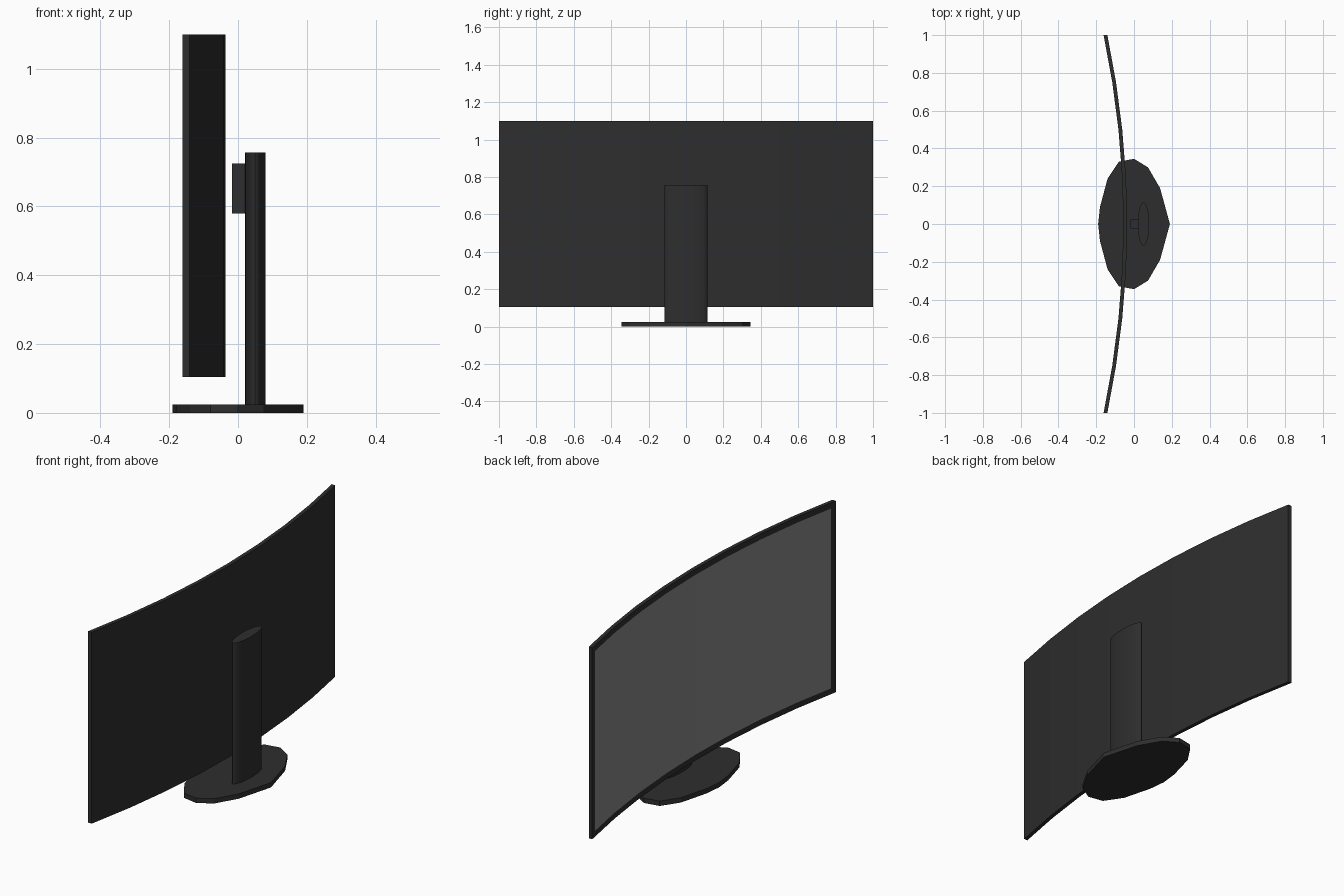
import bpy, math

cube = bpy.data.objects.get("Cube")
if cube:
    bpy.data.objects.remove(cube, do_unlink=True)


def material(name, value):
    mat = bpy.data.materials.new(name)
    mat.use_nodes = True
    colour = (value, value, value, 1)
    mat.diffuse_color = colour
    mat.node_tree.nodes["Principled BSDF"].inputs["Base Color"].default_value = colour
    return mat


black = material("matte black plastic", 0.027)
grey = material("grey display", 0.24)


def make(name, verts, faces, mats):
    mesh = bpy.data.meshes.new(name)
    mesh.from_pydata(verts, [], faces)
    for mat in mats:
        mesh.materials.append(mat)
    obj = bpy.data.objects.new(name, mesh)
    bpy.context.collection.objects.link(obj)
    return obj


def prism(name, outline, z0, z1):
    """Extrude a counter-clockwise outline upwards."""
    n = len(outline)
    verts = [(x, y, z) for z in (z0, z1) for x, y in outline]
    faces = [(i, (i + 1) % n, (i + 1) % n + n, i + n) for i in range(n)]
    faces += [tuple(reversed(range(n))), tuple(range(n, 2 * n))]
    return make(name, verts, faces, [black])


# Curved panel: a bent slab in eight segments, with the display inside a bezel
BOTTOM, TOP, BEZEL, SEGMENTS = 0.105, 1.1, 0.03, 8
knots = [-1 + 2 * i / SEGMENTS for i in range(SEGMENTS + 1)]
ys = sorted(knots + [-1 + BEZEL, 1 - BEZEL])
zs = [BOTTOM, BOTTOM + BEZEL, TOP - BEZEL, TOP]


def bend(y):
    """Depth of the curve at y, straight between knots."""
    i = min(int((y + 1) * SEGMENTS / 2), SEGMENTS - 1)
    a, b = knots[i], knots[i + 1]
    return -0.105 * (a * a + (b * b - a * a) * (y - a) / (b - a))


rows, cols = len(zs), len(ys)
half = rows * cols
verts = [(x + bend(y), y, z) for x in (-0.056, -0.036) for y in ys for z in zs]
faces, display = [], []
for i in range(cols - 1):
    for j in range(rows - 1):
        a = i * rows + j
        quad = (a, a + 1, a + rows + 1, a + rows)
        if j == 1 and 0 < i < cols - 2:
            display.append(len(faces))
        faces.append(tuple(reversed(quad)))
        faces.append(tuple(v + half for v in quad))
    a, b = i * rows, (i + 1) * rows
    faces.append((a, a + half, b + half, b))
    a, b = a + rows - 1, b + rows - 1
    faces.append((a, b, b + half, a + half))
for j in range(rows - 1):
    a, b = j, half - rows + j
    faces.append((a, a + 1, a + 1 + half, a + half))
    faces.append((b, b + half, b + 1 + half, b + 1))
# Make every face of the slab point outwards
panel = make("curved_panel", verts, faces, [black, grey])
for index in display:
    panel.data.polygons[index].material_index = 1
bpy.context.view_layer.objects.active = panel
panel.select_set(True)
bpy.ops.object.mode_set(mode="EDIT")
bpy.ops.mesh.select_all(action="SELECT")
bpy.ops.mesh.normals_make_consistent(inside=False)
bpy.ops.object.mode_set(mode="OBJECT")
panel.select_set(False)

# Faceted oval base plate, mirrored across its length
side = [(0.138, 0.19), (0.074, 0.3), (0, 0.345), (-0.08, 0.33),
        (-0.14, 0.24), (-0.18, 0.09)]
outline = [(0.19, 0)] + side + [(-0.19, 0)] + [(x, -y) for x, y in reversed(side)]
prism("base_plate", outline, 0, 0.025)

# Flattened oval column
angles = [2 * math.pi * i / 32 for i in range(32)]
column = prism("stand_column",
               [(0.05 + 0.03 * math.cos(t), 0.115 * math.sin(t)) for t in angles],
               0.025, 0.757)
bpy.context.view_layer.objects.active = column
column.select_set(True)
bpy.ops.object.shade_smooth_by_angle(angle=math.radians(40))
column.select_set(False)

# Mounting block between column and panel
prism("mounting_block",
      [(-0.018, -0.025), (0.03, -0.025), (0.03, 0.025), (-0.018, 0.025)],
      0.58, 0.725)
